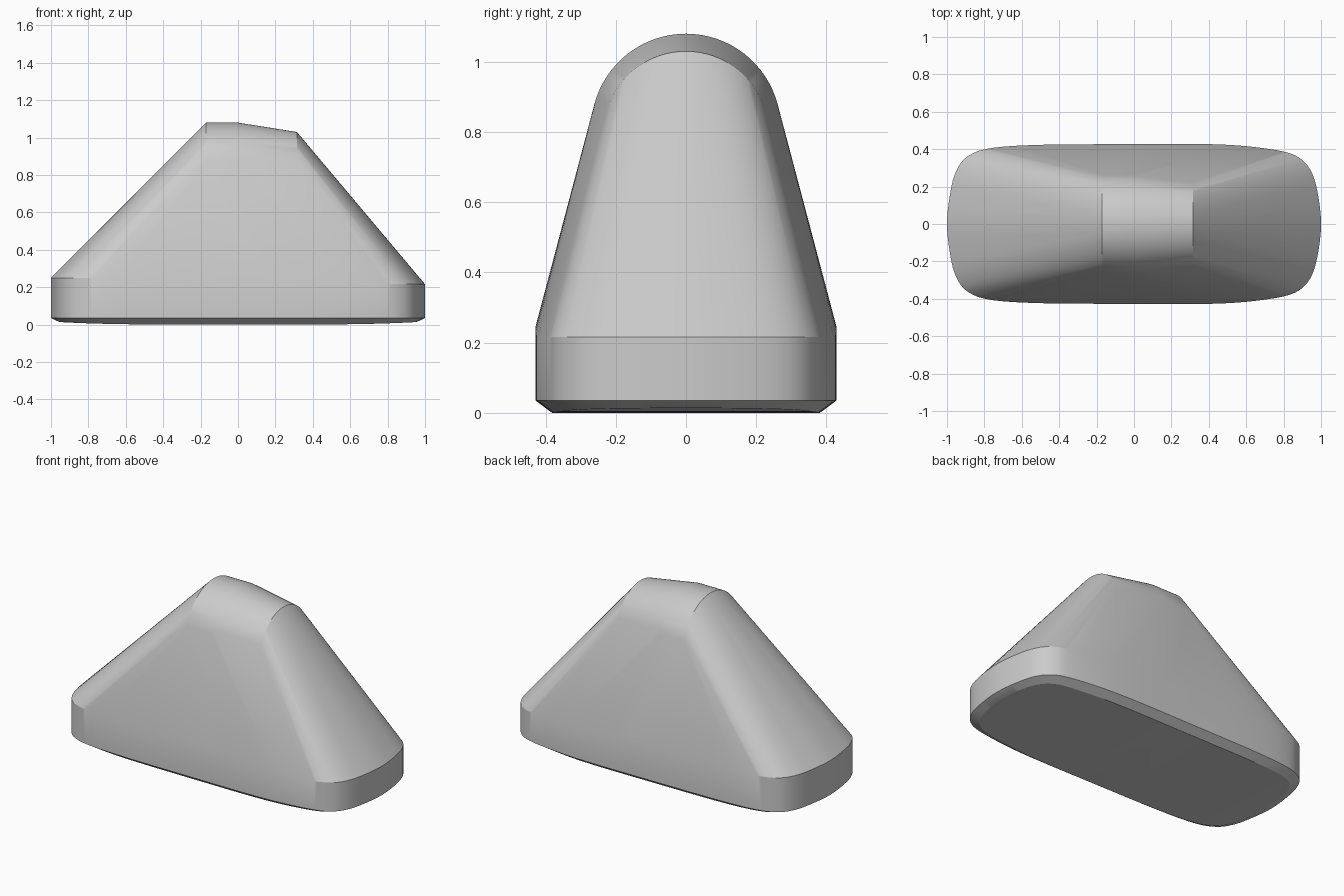
import bpy, bmesh, math
from mathutils import Vector

if "Cube" in bpy.data.objects:
    bpy.data.objects.remove(bpy.data.objects["Cube"], do_unlink=True)

# Half of the plan outline, from the right end round to the left end
HALF = [(-1, 0), (-.985, .15), (-.96, .26), (-.915, .34), (-.85, .383), (-.78, .403),
        (-.6, .42), (0, .427), (.4, .427), (.6, .416), (.8, .387), (.865, .365),
        (.918, .325), (.957, .26), (.985, .15), (1, 0)]


def smooth_path(points, steps):
    """Sample a rounded path through the points."""
    p = [Vector(q) for q in points]
    p = [Vector((p[1].x, -p[1].y))] + p + [Vector((p[-2].x, -p[-2].y))]
    path = []
    for a, b, c, d in zip(p, p[1:], p[2:], p[3:]):
        t0, t1 = 0, (b - a).length ** .5
        t2 = t1 + (c - b).length ** .5
        t3 = t2 + (d - c).length ** .5
        for i in range(steps):
            t = t1 + (t2 - t1) * i / steps
            k = a.lerp(b, (t - t0) / (t1 - t0))
            m = b.lerp(c, (t - t1) / (t2 - t1))
            n = c.lerp(d, (t - t2) / (t3 - t2))
            k = k.lerp(m, (t - t0) / (t2 - t0))
            m = m.lerp(n, (t - t1) / (t3 - t1))
            path.append(k.lerp(m, (t - t1) / (t2 - t1)))
    return path + [p[-2]]


def rim_height(x):
    """Rim steps gently down towards the left end."""
    t = min(max((x - .05) / .5, 0), 1)
    return .25 - .034 * t * t * (3 - 2 * t)


bm = bmesh.new()
half = smooth_path(HALF, 4)
outline = half + [Vector((q.x, -q.y)) for q in half[1:-1]]

# Wall, rim and bevelled, slightly rockered underside
for q in outline:
    bm.verts.new((q.x, q.y, rim_height(q.x)))
    bm.verts.new((q.x, q.y, .035))
    bm.verts.new((q.x * .955, q.y * .89, .014 * abs(q.x) ** 4))

# Rounded ridge: x, peak height and radius of each arch
for x, peak, radius in [(-.17, 1.08, .27), (0, 1.08, .27), (.315, 1.03, .235)]:
    for i in range(33):
        a = math.radians(14.5 + (180 - 29) * i / 32)
        bm.verts.new((x, radius * math.cos(a), peak - radius + radius * math.sin(a)))

# Stretch the skin over wall and ridge
hull = bmesh.ops.convex_hull(bm, input=bm.verts)
loose = {g for g in hull["geom_interior"] + hull["geom_unused"] if isinstance(g, bmesh.types.BMVert)}
bmesh.ops.delete(bm, geom=list(loose), context="VERTS")
bmesh.ops.recalc_face_normals(bm, faces=bm.faces)

mesh = bpy.data.meshes.new("body")
bm.to_mesh(mesh)
bm.free()
body = bpy.data.objects.new("body", mesh)
bpy.context.collection.objects.link(body)

grey = bpy.data.materials.new("light grey")
grey.use_nodes = True
colour = (.6, .6, .6, 1)
grey.diffuse_color = colour
grey.node_tree.nodes["Principled BSDF"].inputs["Base Color"].default_value = colour
mesh.materials.append(grey)

bpy.ops.object.select_all(action="DESELECT")
body.select_set(True)
bpy.context.view_layer.objects.active = body
bpy.ops.object.shade_smooth_by_angle(angle=math.radians(22))
